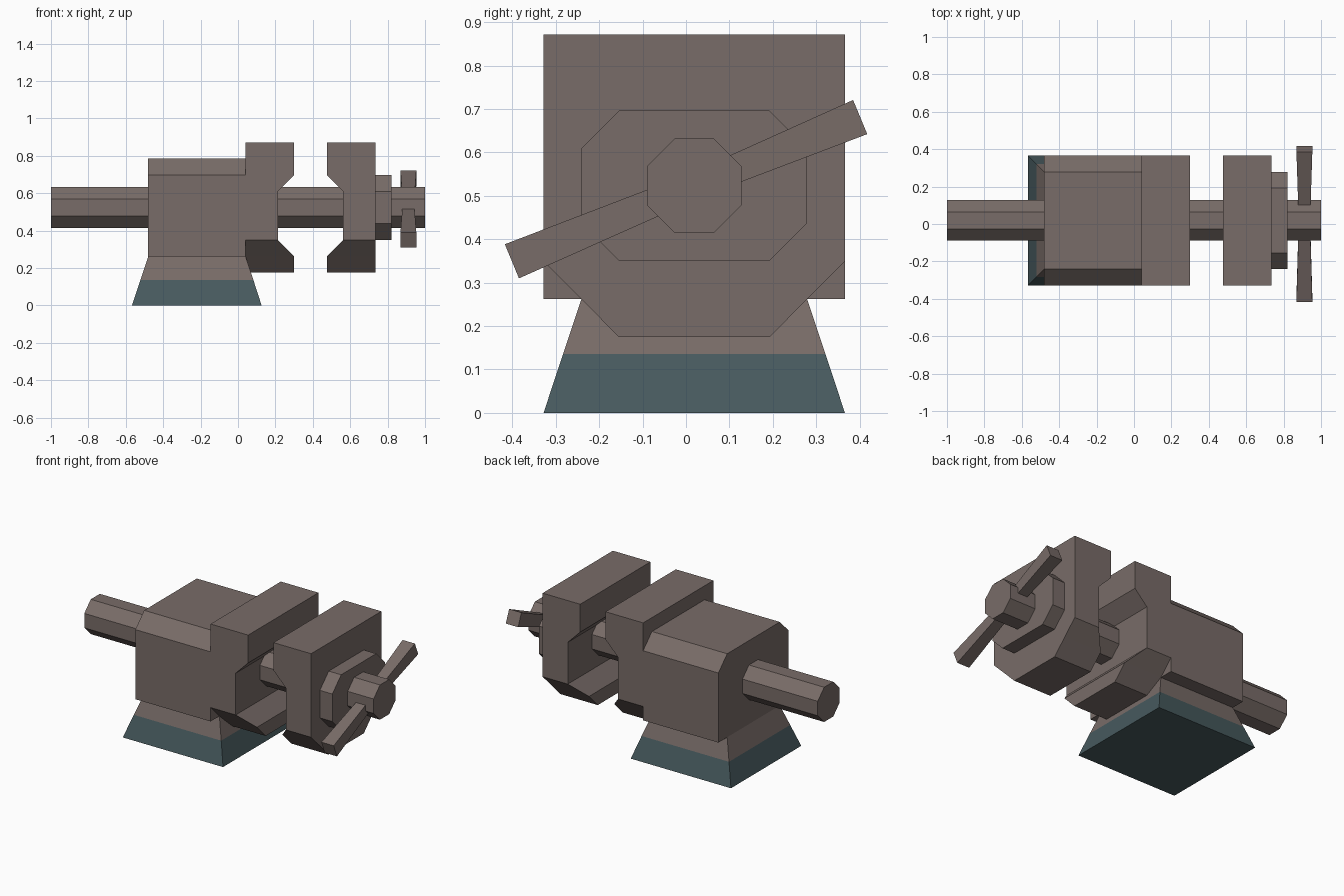
import bpy, bmesh, math
from mathutils import Vector

if "Cube" in bpy.data.objects:
    bpy.data.objects.remove(bpy.data.objects["Cube"])

CY, CZ = 0.019, 0.523          # screw axis position


def material(name, rgb):
    m = bpy.data.materials.new(name)
    m.diffuse_color = (*rgb, 1)
    m.use_nodes = True
    m.node_tree.nodes["Principled BSDF"].inputs["Base Color"].default_value = m.diffuse_color
    return m


BROWN = material("warm_grey_brown", (0.190, 0.150, 0.138))
TEAL = material("dark_teal", (0.063, 0.102, 0.112))


def loft(name, rings, mats=(BROWN,), rule=None):
    """Skin a list of equal-length point rings and cap both ends."""
    bm = bmesh.new()
    loops = [[bm.verts.new(p) for p in ring] for ring in rings]
    n = len(loops[0])
    for a, b in zip(loops, loops[1:]):
        for i in range(n):
            j = (i + 1) % n
            bm.faces.new((a[i], a[j], b[j], b[i]))
    bm.faces.new(loops[0])
    bm.faces.new(loops[-1])
    bmesh.ops.recalc_face_normals(bm, faces=bm.faces)
    if rule:
        for f in bm.faces:
            f.material_index = rule(f.calc_center_median())
    mesh = bpy.data.meshes.new(name)
    bm.to_mesh(mesh)
    bm.free()
    for m in mats:
        mesh.materials.append(m)
    ob = bpy.data.objects.new(name, mesh)
    bpy.context.collection.objects.link(ob)
    return ob


def rect(x0, x1, half_y, z):
    return [(x0, CY - half_y, z), (x1, CY - half_y, z),
            (x1, CY + half_y, z), (x0, CY + half_y, z)]


def prism_x(name, profile, x0, x1):
    """Extrude a (y, z) profile, relative to the screw axis, along x."""
    return loft(name, [[(x, CY + y, CZ + z) for y, z in profile] for x in (x0, x1)])


def chamfered(hy, hz, c):
    return [(hy, hz - c), (hy - c, hz), (c - hy, hz), (-hy, hz - c),
            (-hy, c - hz), (c - hy, -hz), (hy - c, -hz), (hy, c - hz)]


# Flared foot, teal on its lower half
FOOT = [(0.0, -0.567, 0.126, 0.347), (0.136, -0.522, 0.082, 0.302), (0.262, -0.48, 0.04, 0.26)]
loft("foot", [rect(x0, x1, h, z) for z, x0, x1, h in FOOT], (BROWN, TEAL),
     lambda c: 1 if c.z < 0.13 else 0)

# Body block with chamfered top edges
W, B, T, C = 0.347, 0.262 - CZ, 0.784 - CZ, 0.087
prism_x("body", [(-W, B), (W, B), (W, T - C), (W - C, T), (C - W, T), (-W, T - C)], -0.48, 0.04)

# Jaws: (height, inner face x, half width); the moving jaw mirrors the fixed one
JAW = [(0.175, 0.30, 0.174), (0.262, 0.30, 0.260), (0.349, 0.214, W),
       (0.610, 0.214, W), (0.697, 0.30, W), (0.871, 0.30, W)]
MID = 0.3875
loft("fixed_jaw", [rect(0.04, x, h, z) for z, x, h in JAW])
loft("moving_jaw", [rect(2 * MID - 0.04, 2 * MID - x, h, z) for z, x, h in JAW])

# Collar plate and long octagonal screw
prism_x("collar", chamfered(0.26, 0.173, 0.087), 0.735, 0.821)
prism_x("screw", chamfered(0.1085, 0.1085, 0.0635), -1.0, 1.0)

# Two flared handle arms, tilted 22.5 degrees
HX = 0.911
TILT = math.radians(22.5)
for name, sign, reach in (("upper_handle", 1, 0.4136), ("lower_handle", -1, 0.4545)):
    out = Vector((0, math.cos(TILT), math.sin(TILT))) * sign
    side = Vector((0, -math.sin(TILT), math.cos(TILT)))
    rings = []
    for r, h in ((0.10, 0.033), (reach, 0.0425)):
        c = Vector((HX, CY, CZ)) + out * r
        rings.append([c + Vector((a * h, 0, 0)) + side * (b * h)
                      for a, b in ((-1, -1), (1, -1), (1, 1), (-1, 1))])
    loft(name, rings)
